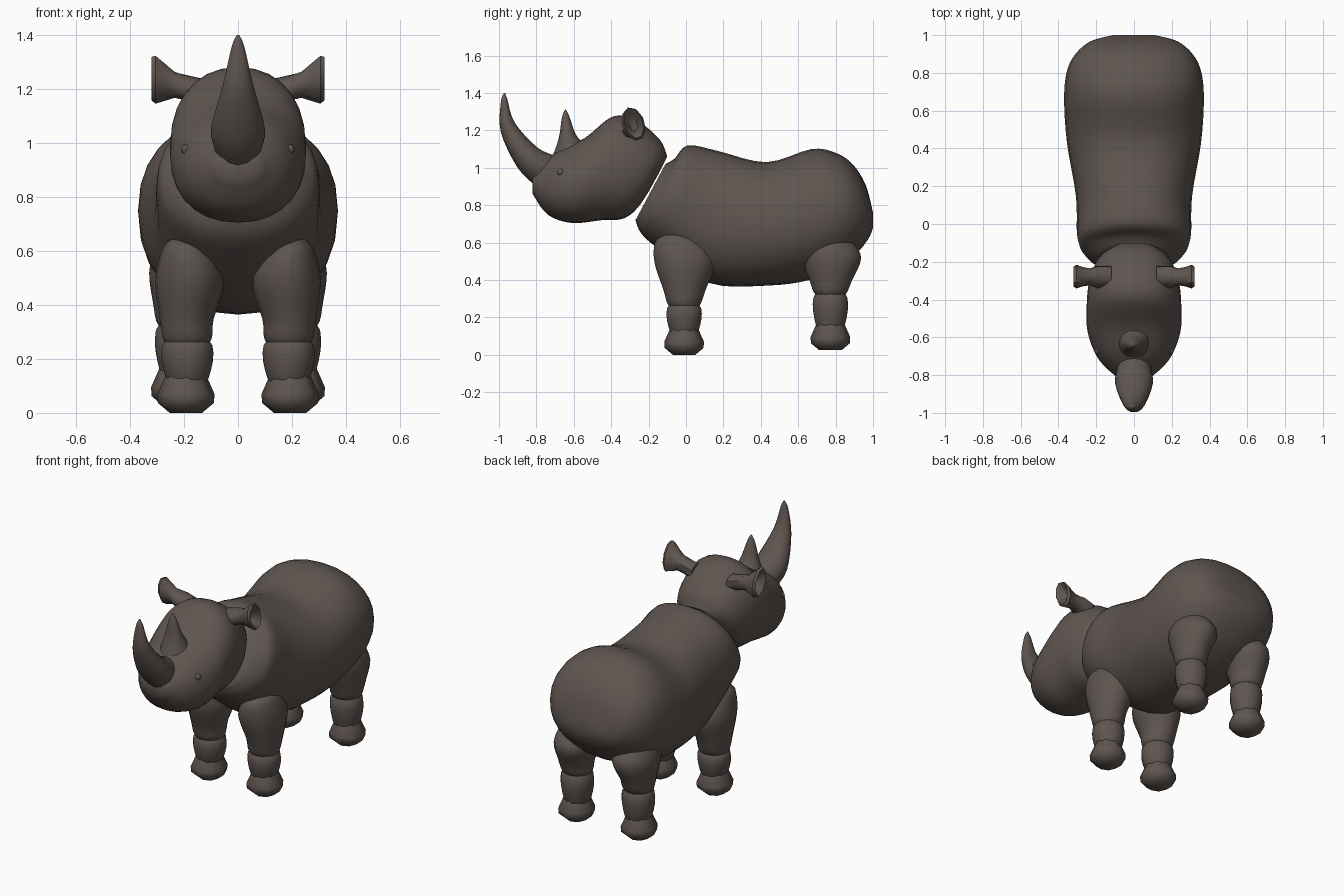
import bpy, bmesh, math
from mathutils import Vector as V

if "Cube" in bpy.data.objects:
    bpy.data.objects.remove(bpy.data.objects["Cube"])

hide = bpy.data.materials.new("grey brown hide")
hide.diffuse_color = (0.115, 0.092, 0.08, 1)
hide.use_nodes = True
hide.node_tree.nodes["Principled BSDF"].inputs["Base Color"].default_value = hide.diffuse_color


def catmull(a, b, c, d, t):
    return 0.5 * (2 * b + (c - a) * t + (2 * a - 5 * b + 4 * c - d) * t * t
                  + (3 * b - a - 3 * c + d) * t ** 3)


def loft(name, rings, n=20, steps=4, mirror=False, power=1.0):
    """Skin closed oval rings (centre, axis u, axis v), smoothed between rings."""
    dense = []
    last = len(rings) - 1
    for i in range(last):
        q = [rings[max(0, min(last, i + k))] for k in (-1, 0, 1, 2)]
        for s in range(steps):
            dense.append([catmull(*[r[k] for r in q], s / steps) for k in range(3)])
    dense.append(rings[-1])
    bm = bmesh.new()
    loops = []
    for c, u, v in dense:
        loop = []
        for j in range(n):
            t = math.tau * j / n
            cs, sn = [math.copysign(abs(w) ** power, w) for w in (math.cos(t), math.sin(t))]
            loop.append(bm.verts.new(c + u * cs + v * sn))
        loops.append(loop)
    for a, b in zip(loops, loops[1:]):
        for j in range(n):
            k = (j + 1) % n
            bm.faces.new((a[j], a[k], b[k], b[j]))
    bm.faces.new(loops[0])
    bm.faces.new(loops[-1])
    bmesh.ops.recalc_face_normals(bm, faces=bm.faces)
    me = bpy.data.meshes.new(name)
    bm.to_mesh(me)
    bm.free()
    me.materials.append(hide)
    ob = bpy.data.objects.new(name, me)
    bpy.context.collection.objects.link(ob)
    if mirror:
        ob.modifiers.new("mirror", 'MIRROR')
    bpy.ops.object.select_all(action='DESELECT')
    ob.select_set(True)
    bpy.context.view_layer.objects.active = ob
    bpy.ops.object.shade_smooth_by_angle(angle=math.radians(45))


def section(y1, z1, y2, z2, w):
    """Oval across x, spanning two points of the side profile."""
    a, b = V((0, y1, z1)), V((0, y2, z2))
    return (a + b) / 2, (a - b) / 2, V((w, 0, 0))


def slab(x, y, z, rx, ry):
    """Level oval for the legs."""
    return V((x, y, z)), V((rx, 0, 0)), V((0, ry, 0))


# Body: top point, bottom point, half width
loft("body", [section(*r) for r in [
    (-.11, 1.02, -.27, .72, .2), (-.06, 1.05, -.24, .65, .26),
    (.01, 1.12, -.15, .57, .3), (.17, 1.09, .12, .385, .307),
    (.43, 1.03, .43, .37, .355), (.67, 1.10, .66, .40, .37),
    (.8, 1.08, .82, .47, .355), (.89, 1.02, .91, .54, .31),
    (.96, .91, .975, .62, .23), (1.0, .76, 1.0, .68, .11)]], n=28, power=.92)

# Head, from the nape to the snout
loft("head", [section(*r) for r in [
    (-.1, 1.06, -.14, .98, .1), (-.14, 1.15, -.24, .81, .19),
    (-.26, 1.25, -.33, .73, .235), (-.39, 1.275, -.45, .72, .25),
    (-.54, 1.16, -.61, .705, .245), (-.7, 1.08, -.74, .75, .185),
    (-.82, .96, -.82, .86, .08)]], n=28, power=.92)

# Horns: front edge, back edge, half width
loft("large_horn", [section(*r) for r in [
    (-.80, .90, -.68, 1.06, .085), (-.90, 1.0, -.79, 1.105, .1),
    (-.99, 1.19, -.915, 1.24, .056), (-.99, 1.35, -.955, 1.365, .023),
    (-.973, 1.4, -.968, 1.4, .004)]], n=16)
loft("small_horn", [section(*r) for r in [
    (-.71, 1.07, -.54, 1.12, .084), (-.68, 1.16, -.59, 1.18, .055),
    (-.663, 1.27, -.622, 1.27, .024), (-.646, 1.312, -.642, 1.312, .003)]], n=16)

# Ears: stalk flaring out into a hollow faceted cup (x, half height, half width)
lean = V((0, -.35, 1)).normalized()
across = V((0, 1, .35)).normalized()
loft("ears", [(V((x, -.28, min(1.24, 1.155 + .26 * x))), lean * h, across * w)
              for x, h, w in [
    (.12, .05, .06), (.19, .046, .062), (.235, .05, .045), (.275, .075, .05),
    (.305, .093, .06), (.32, .085, .05), (.30, .06, .036), (.27, .03, .02)]],
    n=9, steps=1, mirror=True)

# Eyes: small bumps in the side of the head
loft("eyes", [slab(.19, -.67, .975 + .02 * math.sin(a), .02 * math.cos(a), .02 * math.cos(a))
              for a in [math.radians(d) for d in range(-80, 81, 20)]],
     n=10, steps=1, mirror=True)

# Legs: shared profiles, placed and stretched for front and rear
thigh = [(1, .205, -.03, .045, .07), (.9, .19, -.022, .092, .135),
         (.62, .178, .003, .128, .164), (.25, .19, .002, .1, .115),
         (.08, .188, 0, .092, .094), (0, .188, 0, .075, .075)]
hoof = [(.14, .075), (.07, .106), (.037, .104), (0, .06)]
for pos, x, y, floor, knee in [("front", 0, -.01, 0, .25), ("rear", .023, .772, .025, .315)]:
    loft(pos + "_thighs", [slab(x + px, y + py, knee + t * (.643 - knee), rx, ry)
                           for t, px, py, rx, ry in thigh], n=18, mirror=True)
    low, high = floor + .11, knee + .04
    loft(pos + "_shins", [slab(x + .188, y, low + t * (high - low), r, r)
                          for t, r in [(0, .07), (.12, .08), (.45, .095), (.78, .093), (1, .06)]],
         n=14, steps=2, mirror=True)
    loft(pos + "_feet", [slab(x + .193, y, floor + z, r, r) for z, r in hoof],
         n=8, steps=1, mirror=True)
